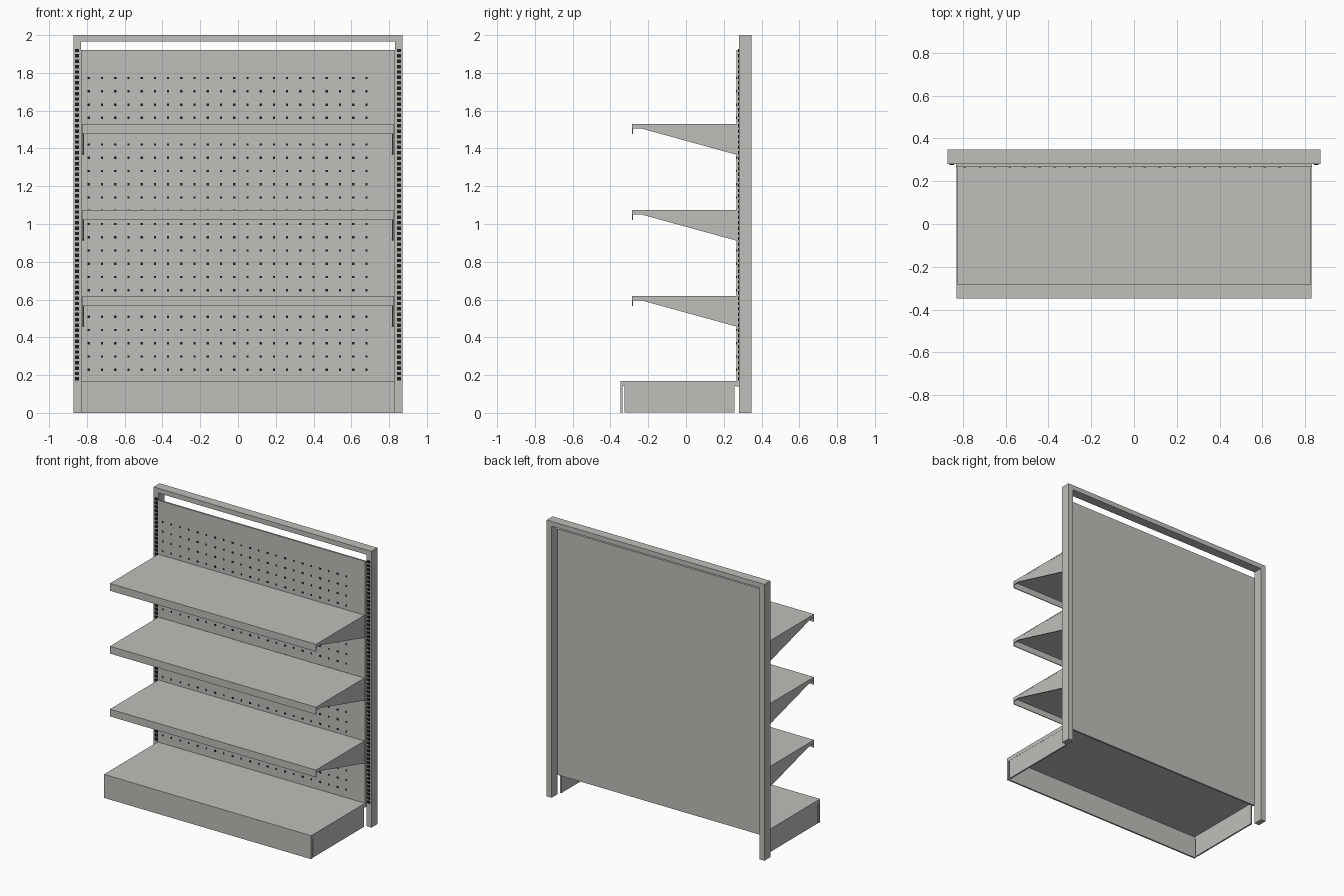
import bpy
import bmesh
from mathutils import Matrix, Vector

cube = bpy.data.objects.get("Cube")
if cube:
    bpy.data.objects.remove(cube, do_unlink=True)


def material(name, rgb):
    m = bpy.data.materials.new(name)
    m.use_nodes = True
    m.diffuse_color = (*rgb, 1)
    m.node_tree.nodes["Principled BSDF"].inputs["Base Color"].default_value = (*rgb, 1)
    return m


grey = material("warm_grey_metal", (0.52, 0.52, 0.49))
black = material("black_holes", (0.012, 0.012, 0.014))


def add_box(bm, x, y, z):
    """Add a box given its (low, high) range on each axis."""
    size = Vector([b - a for a, b in (x, y, z)])
    mid = Vector([(a + b) / 2 for a, b in (x, y, z)])
    bmesh.ops.create_cube(bm, size=1, matrix=Matrix.Translation(mid) @ Matrix.Diagonal((*size, 1)))


def add_side_plate(bm, x, profile):
    """Extrude a (y, z) outline across the x range."""
    face = bm.faces.new([bm.verts.new((x[0], y, z)) for y, z in profile])
    new = bmesh.ops.extrude_face_region(bm, geom=[face])["geom"]
    moved = [v for v in new if isinstance(v, bmesh.types.BMVert)]
    bmesh.ops.translate(bm, verts=moved, vec=(x[1] - x[0], 0, 0))


def mirrored(x, side):
    return tuple(sorted(side * v for v in x))


def finish(bm, name, mat):
    bmesh.ops.recalc_face_normals(bm, faces=bm.faces[:])
    mesh = bpy.data.meshes.new(name)
    bm.to_mesh(mesh)
    bm.free()
    mesh.materials.append(mat)
    bpy.context.collection.objects.link(bpy.data.objects.new(name, mesh))


def box(name, x, y, z, mat=grey):
    bm = bmesh.new()
    add_box(bm, x, y, z)
    finish(bm, name, mat)


SIDES = ((1, "left"), (-1, "right"))
FRAME_Y = (0.28, 0.348)
POST_X = (0.832, 0.872)
PANEL_FRONT = 0.267

# Upright frame
for side, label in SIDES:
    box(label + "_post", mirrored(POST_X, side), FRAME_Y, (0, 1.965))
box("top_rail", (-0.872, 0.872), FRAME_Y, (1.965, 2))

# Perforated back panel
box("back_panel", (-0.832, 0.832), (PANEL_FRONT, 0.28), (0.14, 1.92))

# Peg holes as thin plates on the panel
bm = bmesh.new()
h = 0.006
for row in range(23):
    for col in range(22):
        x, z = -0.79 + 0.07 * col, 0.228 + 0.0702 * row
        add_box(bm, (x - h, x + h), (PANEL_FRONT - 0.002, PANEL_FRONT + 0.001), (z - h, z + h))
finish(bm, "peg_holes", black)

# Bracket slots up the posts
for side, label in SIDES:
    bm = bmesh.new()
    for i in range(62):
        z = 0.18 + 0.0285 * i
        add_box(bm, mirrored((0.842, 0.862), side), (0.275, 0.281), (z - 0.009, z + 0.009))
    finish(bm, label + "_post_slots", black)

# Shelves: thin deck, front lip and a tapering bracket at each end
for n, top in enumerate((0.62, 1.075, 1.53), 1):
    bm = bmesh.new()
    add_box(bm, (-0.825, 0.825), (-0.286, PANEL_FRONT), (top - 0.008, top))
    add_box(bm, (-0.825, 0.825), (-0.286, -0.28), (top - 0.053, top))
    finish(bm, f"shelf_{n}", grey)
    outline = [(-0.28, top - 0.001), (-0.28, top - 0.025), (-0.235, top - 0.025),
               (PANEL_FRONT, top - 0.163), (PANEL_FRONT, top - 0.001)]
    for side, label in SIDES:
        bm = bmesh.new()
        add_side_plate(bm, mirrored((0.816, 0.8245), side), outline)
        finish(bm, f"shelf_{n}_{label}_bracket", grey)

# Base: deck with a shallow skirt, kick plate and side plates, open below
BASE_TOP = 0.17
bm = bmesh.new()
add_box(bm, (-0.83, 0.83), (-0.348, PANEL_FRONT), (BASE_TOP - 0.01, BASE_TOP))
for side, label in SIDES:
    add_box(bm, mirrored((0.82, 0.83), side), (-0.348, PANEL_FRONT), (0.142, BASE_TOP - 0.01))
finish(bm, "base_deck", grey)
box("kick_plate", (-0.83, 0.83), (-0.348, -0.336), (0, BASE_TOP - 0.005))
for side, label in SIDES:
    box(label + "_base_side", mirrored((0.818, 0.829), side), (-0.325, 0.258), (0.003, BASE_TOP - 0.005))
